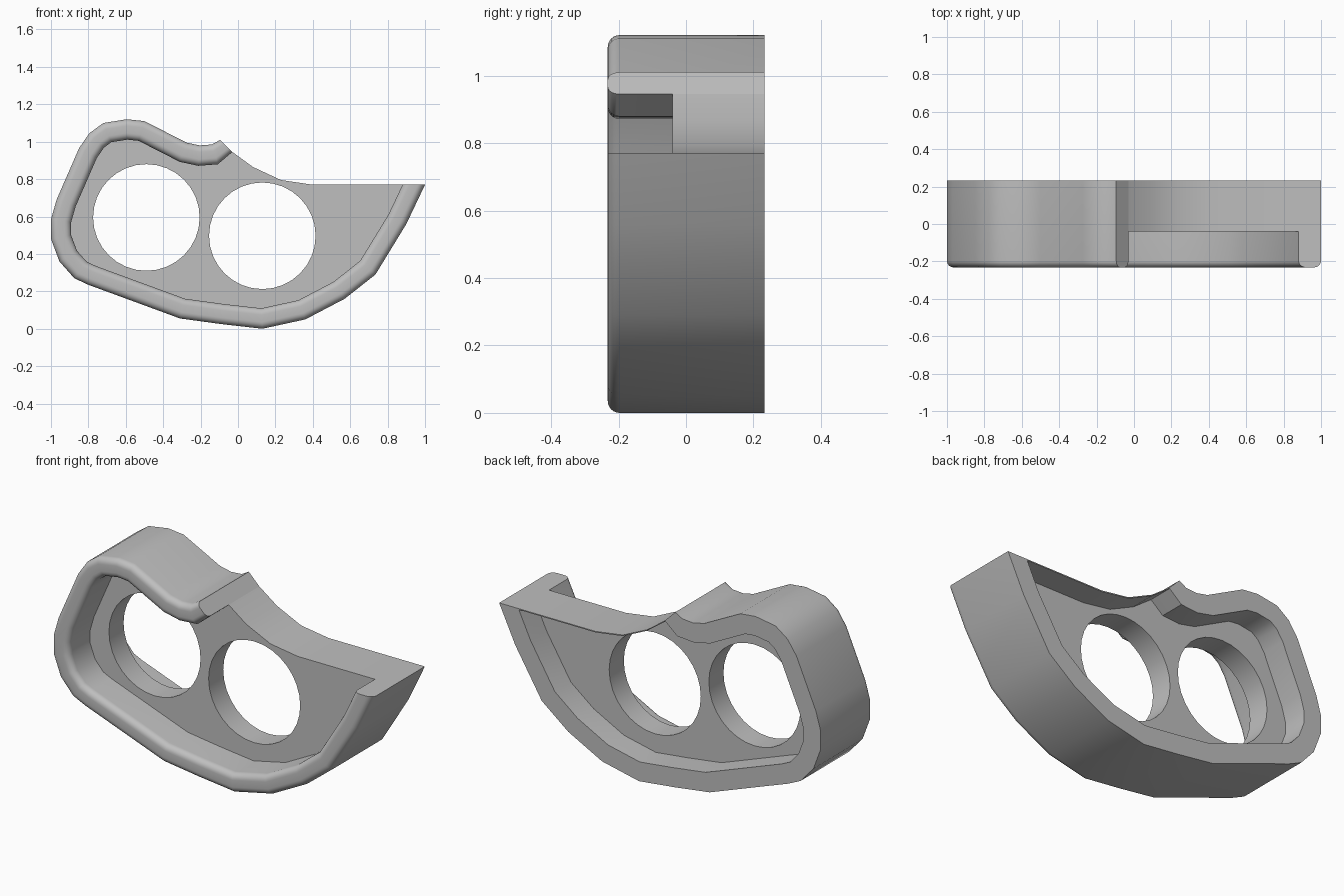
import bpy, bmesh, math
from mathutils import Vector

cube = bpy.data.objects.get("Cube")
if cube:
    bpy.data.objects.remove(cube, do_unlink=True)

grey = bpy.data.materials.new("light_grey")
grey.use_nodes = True
colour = (0.52, 0.52, 0.52, 1)
grey.diffuse_color = colour
grey.node_tree.nodes["Principled BSDF"].inputs["Base Color"].default_value = colour

HALF = 0.232        # half the depth of the frame
WALL = 0.108        # thickness of the frame wall
ROUND = 0.035       # rounding of the front rim
PLATE_FRONT, PLATE_BACK = -0.04, 0.09

# Outer outline of the open frame, from the right-hand end round to the hook
outline = [Vector(p) for p in (
    (1, .77), (.9, .56), (.735, .29), (.57, .16), (.36, .05), (.13, 0),
    (-.09, .025), (-.31, .055), (-.8, .235), (-.875, .27), (-.955, .36),
    (-1, .48), (-1, .585), (-.97, .69), (-.85, .965), (-.795, 1.045),
    (-.72, 1.1), (-.595, 1.12), (-.5, 1.11), (-.275, .995), (-.205, .98),
    (-.14, .985), (-.095, 1.01))]
# Top edge of the plate, between the two frame ends
top_edge = [Vector(p) for p in (
    (-.03, .945), (.08, .865), (.23, .795), (.4, .77), (.88, .77))]


def finish(obj):
    obj.data.materials.clear()
    obj.data.materials.append(grey)
    bpy.ops.object.select_all(action='DESELECT')
    obj.select_set(True)
    bpy.context.view_layer.objects.active = obj
    bpy.ops.object.shade_smooth_by_angle(angle=math.radians(32))


def bmesh_object(name, bm):
    bmesh.ops.recalc_face_normals(bm, faces=bm.faces)
    mesh = bpy.data.meshes.new(name)
    bm.to_mesh(mesh)
    bm.free()
    obj = bpy.data.objects.new(name, mesh)
    bpy.context.collection.objects.link(obj)
    finish(obj)


def sweep(name, stations):
    """Skin a list of closed cross-sections and cap both ends."""
    bm = bmesh.new()
    rings = [[bm.verts.new(p) for p in ring] for ring in stations]
    count = len(rings[0])
    for a, b in zip(rings, rings[1:]):
        for i in range(count):
            j = (i + 1) % count
            bm.faces.new((a[i], a[j], b[j], b[i]))
    bm.faces.new(rings[0])
    bm.faces.new(rings[-1])
    bmesh_object(name, bm)


# Mitred inward vectors; both ends are cut to meet the top edge
def inward_normal(a, b):
    d = (b - a).normalized()
    return Vector((d.y, -d.x))


inward = [top_edge[-1] - outline[0]]
for a, b, c in zip(outline, outline[1:], outline[2:]):
    n, m = inward_normal(a, b), inward_normal(b, c)
    inward.append((n + m) * WALL / (1 + n.dot(m)))
inward.append(top_edge[0] - outline[-1])

# Frame cross-section: fraction across the wall, and depth
section = [(0, HALF)]
r = ROUND / WALL
for centre, start in ((r, math.pi), (1 - r, math.pi / 2)):
    for k in range(7):
        t = start - k * math.pi / 12
        section.append((centre + r * math.cos(t), -HALF + ROUND - ROUND * math.sin(t)))
section.append((1, HALF))

sweep("frame", [[(p.x + v.x * s, y, p.y + v.y * s) for s, y in section]
                for p, v in zip(outline, inward)])

# Thin lip continuing the plate's top edge to the back
sweep("top_lip", [[(p.x, PLATE_BACK - .01, p.y), (p.x, HALF, p.y),
                   (p.x, HALF, p.y - .006), (p.x, PLATE_BACK - .01, p.y - .006)]
                  for p in top_edge])


# Plate with two round holes, as a filled flat curve with thickness
def circle(x, z, radius, sides=32):
    return [Vector((x + radius * math.cos(i * math.tau / sides),
                    z + radius * math.sin(i * math.tau / sides))) for i in range(sides)]


middle = [p + v / 2 for p, v in zip(outline, inward)][1:-1]
curve = bpy.data.curves.new("plate", 'CURVE')
curve.dimensions = '2D'
curve.fill_mode = 'BOTH'
curve.extrude = (PLATE_BACK - PLATE_FRONT) / 2
for loop in (middle + top_edge, circle(-.49, .595, .285), circle(.13, .497, .285)):
    spline = curve.splines.new('POLY')
    spline.points.add(len(loop) - 1)
    for point, p in zip(spline.points, loop):
        point.co = (p.x, p.y, 0, 1)
    spline.use_cyclic_u = True
plate = bpy.data.objects.new("plate", curve)
bpy.context.collection.objects.link(plate)
plate.rotation_euler.x = math.pi / 2
plate.location.y = (PLATE_FRONT + PLATE_BACK) / 2
bpy.ops.object.select_all(action='DESELECT')
plate.select_set(True)
bpy.context.view_layer.objects.active = plate
bpy.ops.object.convert(target='MESH')
plate = bpy.context.view_layer.objects.active
plate.name = "plate"

# Weld the curve's separate sides and front together
bm = bmesh.new()
bm.from_mesh(plate.data)
bmesh.ops.remove_doubles(bm, verts=bm.verts, dist=0.0001)
bmesh.ops.recalc_face_normals(bm, faces=bm.faces)
bm.to_mesh(plate.data)
bm.free()
finish(plate)
